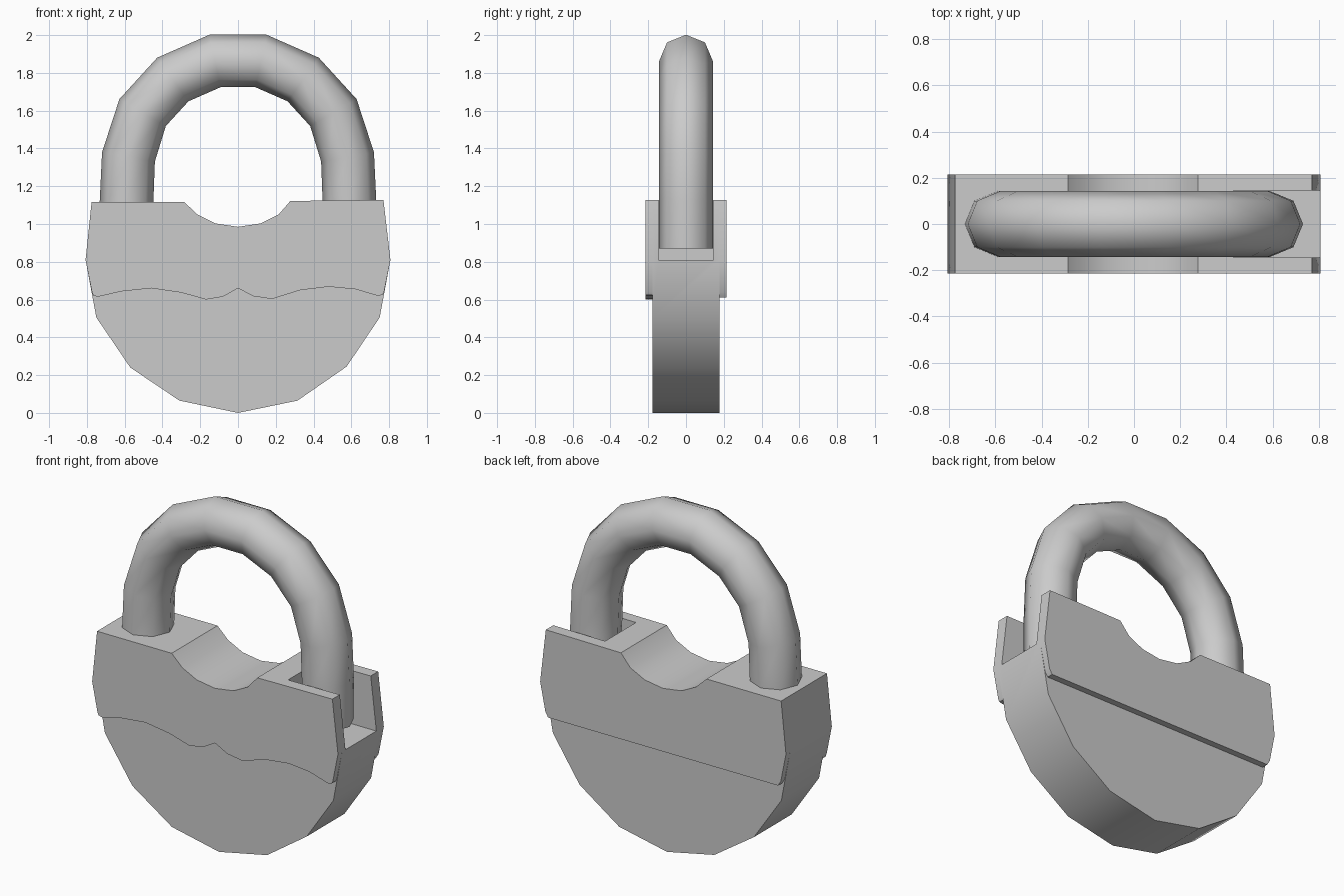
import bpy, bmesh
from math import cos, sin, pi, radians
from mathutils import Vector

cube = bpy.data.objects.get("Cube")
if cube:
    bpy.data.objects.remove(cube, do_unlink=True)

GREY = (0.6, 0.6, 0.6, 1)
metal = bpy.data.materials.new("grey metal")
metal.use_nodes = True
metal.diffuse_color = GREY
metal.node_tree.nodes["Principled BSDF"].inputs["Base Color"].default_value = GREY


def finish(name, bm):
    bmesh.ops.recalc_face_normals(bm, faces=bm.faces)
    mesh = bpy.data.meshes.new(name)
    bm.to_mesh(mesh)
    bm.free()
    mesh.materials.append(metal)
    obj = bpy.data.objects.new(name, mesh)
    bpy.context.collection.objects.link(obj)
    return obj


def smooth(obj, angle):
    bpy.ops.object.select_all(action="DESELECT")
    obj.select_set(True)
    bpy.context.view_layer.objects.active = obj
    bpy.ops.object.shade_smooth_by_angle(angle=radians(angle))


def prism(name, outline, y0, y1):
    """Extrude an x-z outline from y0 to y1."""
    bm = bmesh.new()
    face = bm.faces.new([bm.verts.new((x, y0, z)) for x, z in outline])
    new = bmesh.ops.extrude_face_region(bm, geom=[face])["geom"]
    bmesh.ops.translate(bm, vec=(0, y1 - y0, 0),
                        verts=[v for v in new if isinstance(v, bmesh.types.BMVert)])
    return finish(name, bm)


# Outlines: rounded bottom, flaring sides, top edge with a scooped notch
bottom = [(-0.75, 0.505), (-0.57, 0.24), (-0.31, 0.065), (0, 0),
          (0.315, 0.065), (0.575, 0.245), (0.75, 0.505)]
top = [(0.807, 0.81), (0.77, 1.127), (0.277, 1.122), (0.215, 1.05), (0.12, 1.003),
       (0, 0.985), (-0.12, 1.003), (-0.215, 1.05), (-0.285, 1.117),
       (-0.775, 1.117), (-0.807, 0.81)]
wave = [(-0.773, 0.64), (-0.765, 0.62), (-0.74, 0.615), (-0.62, 0.643), (-0.46, 0.66),
        (-0.3, 0.637), (-0.17, 0.6), (-0.08, 0.615), (0, 0.66), (0.08, 0.618),
        (0.18, 0.603), (0.33, 0.65), (0.48, 0.668), (0.62, 0.655),
        (0.74, 0.62), (0.765, 0.625), (0.773, 0.64)]
straight = [(-0.773, 0.64), (-0.755, 0.61), (0.755, 0.61), (0.773, 0.64)]

CORE, OUTER, SLOT = 0.177, 0.215, 0.145

# Body core, with the open slot for the free leg of the shackle
body = prism("body", bottom + top, -CORE, CORE)
cutter = prism("slot_cutter", [(0.43, 0.81), (1, 0.81), (1, 1.3), (0.43, 1.3)], -SLOT, SLOT)
cutter.hide_render = True
cut = body.modifiers.new("slot", "BOOLEAN")
cut.operation, cut.solver, cut.object = "DIFFERENCE", "EXACT", cutter
bpy.context.view_layer.objects.active = body
bpy.ops.object.modifier_apply(modifier=cut.name)
bpy.data.objects.remove(cutter, do_unlink=True)

# Raised cover plates: wavy lower edge in front, straight behind
front = prism("front_plate", wave + top, -OUTER, -CORE)
back = prism("back_plate", straight + top, CORE, OUTER)
for part in (body, front, back):
    smooth(part, 30)

# Shackle: eight-sided rings swept along the arch
half = [(0.59, 1.12), (0.58, 1.355), (0.505, 1.59), (0.345, 1.765), (0.122, 1.863)]
path = [(0.59, 0.87)] + half + [(-x, z) for x, z in reversed(half)] + [(-0.59, 1.0)]
path = [Vector((x, 0, z)) for x, z in path]
RADIUS, SIDES = 0.142, 8
bm = bmesh.new()
rings = []
for i, p in enumerate(path):
    before = (p - path[i - 1]).normalized() if i else Vector((0, 0, 1))
    after = (path[i + 1] - p).normalized() if i + 1 < len(path) else Vector((0, 0, -1))
    along = (before + after).normalized()
    across = Vector((along.z, 0, -along.x))
    rings.append([bm.verts.new(p + RADIUS * (across * cos(a) + Vector((0, sin(a), 0))))
                  for a in (2 * pi * k / SIDES for k in range(SIDES))])
for r, s in zip(rings, rings[1:]):
    for k in range(SIDES):
        n = (k + 1) % SIDES
        bm.faces.new((r[k], r[n], s[n], s[k]))
bm.faces.new(rings[0])
bm.faces.new(rings[-1])
smooth(finish("shackle", bm), 60)
